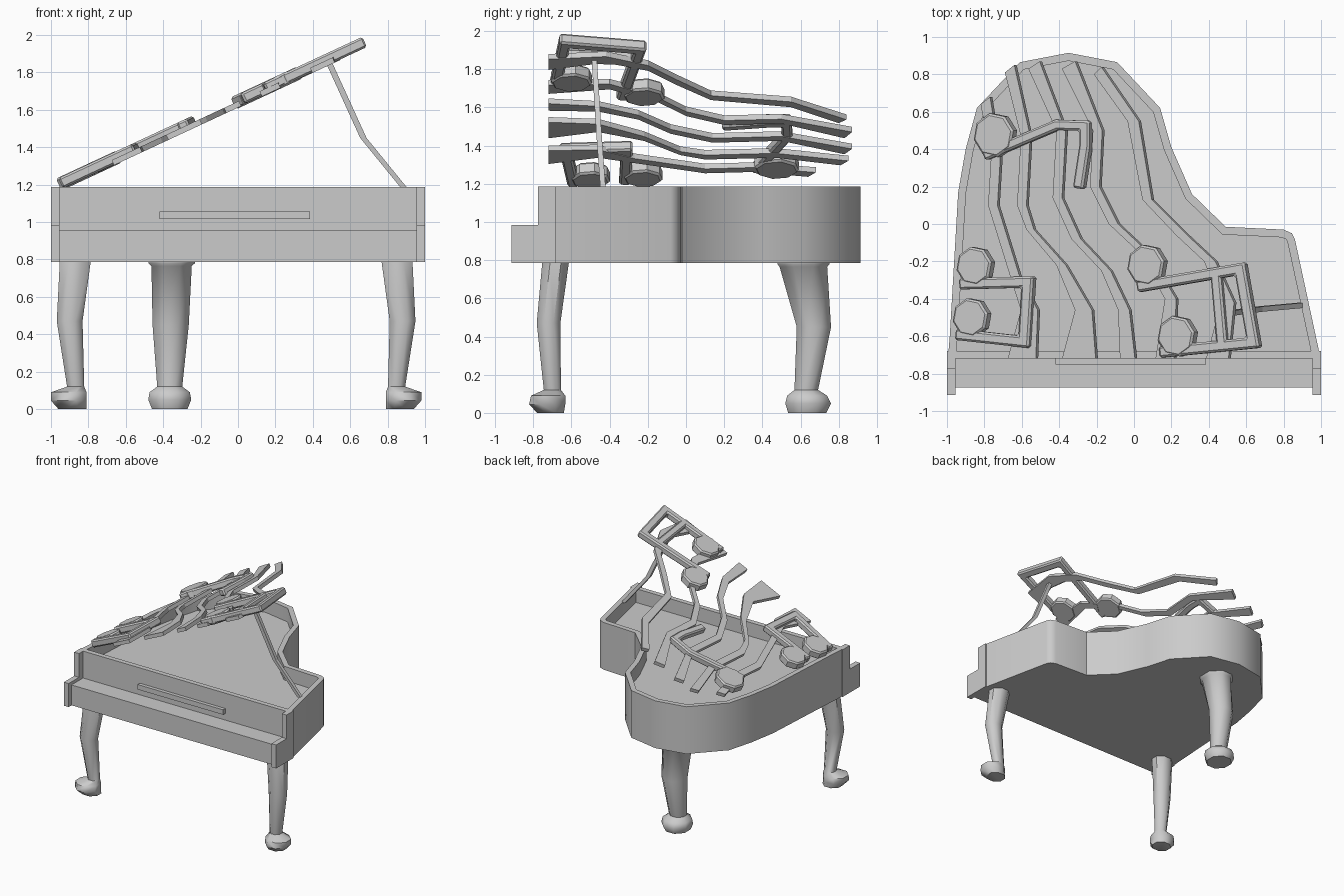
import bpy, bmesh, math
from mathutils import Vector

if "Cube" in bpy.data.objects:
    bpy.data.objects.remove(bpy.data.objects["Cube"])


def finish(name, bm, smooth=None, bevel=0):
    bmesh.ops.recalc_face_normals(bm, faces=bm.faces)
    me = bpy.data.meshes.new(name)
    bm.to_mesh(me)
    bm.free()
    ob = bpy.data.objects.new(name, me)
    bpy.context.collection.objects.link(ob)
    if bevel:
        m = ob.modifiers.new("bevel", 'BEVEL')
        m.width, m.segments, m.limit_method = bevel, 1, 'ANGLE'
        m.angle_limit = math.radians(60)
    if smooth:
        bpy.ops.object.select_all(action='DESELECT')
        ob.select_set(True)
        bpy.context.view_layer.objects.active = ob
        bpy.ops.object.shade_smooth_by_angle(angle=math.radians(smooth))
    return ob


def loft(bm, rings):
    """Skin a list of equal-length point rings and cap both ends."""
    vs = [[bm.verts.new(p) for p in r] for r in rings]
    n = len(vs[0])
    for a, b in zip(vs, vs[1:]):
        for i in range(n):
            j = (i + 1) % n
            bm.faces.new((a[i], a[j], b[j], b[i]))
    bm.faces.new(vs[0])
    bm.faces.new(vs[-1])


def box(name, x0, x1, y0, y1, z0, z1):
    bm = bmesh.new()
    loft(bm, [[(x0, y0, z), (x1, y0, z), (x1, y1, z), (x0, y1, z)] for z in (z0, z1)])
    return finish(name, bm)


def offset(pts, d, closed=True):
    """Shift a polyline sideways with mitred corners."""
    pts = [Vector(p) for p in pts]
    out = []
    for i, p in enumerate(pts):
        a = (p - pts[i - 1]).normalized()
        b = (pts[(i + 1) % len(pts)] - p).normalized()
        if not closed and i == 0:
            a = b
        if not closed and i == len(pts) - 1:
            b = a
        na, nb = Vector((-a.y, a.x)), Vector((-b.y, b.x))
        out.append(p + (na + nb) * d / (1 + na.dot(nb)))
    return out


# Case: curved rim with a sunken soundboard
outline = [(-.995, -.72), (.995, -.72), (.985, -.66), (.86, -.08), (.845, -.05), (.80, -.03),
           (.49, -.015), (.31, .16), (.2, .41), (.14, .62), (-.09, .865), (-.35, .915),
           (-.61, .865), (-.84, .62), (-.90, .4), (-.94, .17), (-.985, -.6)]
inner = offset(outline, .042)
bm = bmesh.new()
loft(bm, [[(x, y, z) for x, y in ps] for ps, z in
          ((outline, .785), (outline, 1.187), (inner, 1.187), (inner, 1.07))])
finish("piano_case", bm, 40)

# Cheeks, key cover and music ledge
cheek = [(-.915, .785), (-.68, .785), (-.68, 1.187), (-.775, 1.187), (-.775, .985), (-.915, .985)]
for side, s in (("left", -1), ("right", 1)):
    bm = bmesh.new()
    loft(bm, [[(s * x, y, z) for y, z in cheek] for x in (.955, 1)])
    finish(side + "_cheek", bm)
box("key_cover", -.955, .955, -.875, -.71, .785, .958)
box("music_ledge", -.42, .385, -.75, -.71, 1.015, 1.057)


# Legs: eight-sided rings (x, y, rx, ry, z)
def leg(name, rings, flip=False):
    bm = bmesh.new()
    pts = []
    for cx, cy, rx, ry, z in rings:
        ring = []
        for i in range(8):
            a = math.pi * (i + .5) / 4
            x = cx + rx * math.cos(a) * 1.08
            ring.append((-x - .02 if flip else x, cy + ry * math.sin(a) * 1.08, z))
        pts.append(ring)
    loft(bm, pts)
    finish(name, bm, 48)


front = [(-.885, -.71, .075, .07, 0), (-.905, -.727, .095, .095, .045), (-.905, -.722, .095, .09, .09),
         (-.868, -.70, .046, .045, .12), (-.9, -.72, .069, .062, .47), (-.87, -.683, .083, .07, .79)]
rear = [(-.365, .635, .095, .1, 0), (-.365, .64, .115, .12, .05), (-.365, .635, .108, .105, .09),
        (-.365, .63, .067, .062, .12), (-.36, .67, .097, .09, .45), (-.355, .615, .108, .125, .765),
        (-.355, .615, .125, .137, .78), (-.355, .615, .125, .137, .79)]
leg("front_left_leg", front)
leg("front_right_leg", front, True)
leg("rear_leg", rear)

# Bent lid prop
bm = bmesh.new()
loft(bm, [[(x + a, y + b, z) for a, b in ((-.017, -.014), (.017, -.014), (.017, .014), (-.017, .014))]
          for x, y, z in ((.89, -.435, 1.18), (.67, -.455, 1.45), (.49, -.48, 1.845))])
finish("lid_prop", bm)

# Open lid: flat outlines laid on a sloping plane and thickened along its normal
SLOPE = .465
NORMAL = Vector((-SLOPE, 0, 1)).normalized()


def plate(bm, pts, lo, hi):
    loft(bm, [[Vector((x, y, 1.19 + SLOPE * (x + .95))) + NORMAL * h for x, y in pts]
              for h in (lo, hi)])


# Five wavy stave lines: right edge points (x, y, width)
staves = [
    [(-.765, .68, .05), (-.71, .35, .05), (-.725, .1, .05), (-.61, -.27, .05), (-.51, -.46, .09), (-.52, -.72, .15)],
    [(-.635, .85, .05), (-.55, .47, .05), (-.57, .1, .05), (-.53, -.03, .04), (-.36, -.22, .05), (-.22, -.46, .09), (-.2, -.72, .18)],
    [(-.5, .87, .06), (-.36, .5, .05), (-.38, .14, .05), (-.28, -.08, .05), (-.12, -.25, .05), (-.02, -.46, .06), (.01, -.72, .08)],
    [(-.31, .87, .07), (-.165, .5, .05), (-.18, .2, .05), (-.08, 0, .05), (.08, -.15, .05), (.23, -.4, .06), (.22, -.72, .1)],
    [(-.17, .84, .04), (.03, .55, .06), (.1, .13, .05), (.29, -.06, .06), (.44, -.2, .06), (.54, -.42, .07), (.51, -.72, .12)],
]
for k, s in enumerate(staves):
    left = [(x - w, y - (.04 if i == 0 else 0)) for i, (x, y, w) in enumerate(s)]
    bm = bmesh.new()
    plate(bm, [(x, y) for x, y, w in s] + left[::-1], -.018, .012)
    finish("stave_line_%d" % (k + 1), bm)


# Music notes: octagonal heads plus mitred bars along paths (width, points)
def note(name, heads, bars):
    bm = bmesh.new()
    for cx, cy, r in heads:
        plate(bm, [(cx + r * math.cos(i * math.pi / 4 + .2), cy + 1.1 * r * math.sin(i * math.pi / 4 + .2))
                   for i in range(8)], -.022, .048)
    for w, path in bars:
        plate(bm, offset(path, w / 2, False) + offset(path, -w / 2, False)[::-1], -.015, .045)
    finish(name, bm, bevel=.011)


note("single_note", [(-.735, .475, .108)],
     [(.055, [(-.79, .365), (-.4, .53), (-.25, .525), (-.25, .42), (-.285, .19)])])
note("paired_note", [(-.84, -.225, .095), (-.86, -.5, .095)],
     [(.06, [(-.92, -.32), (-.555, -.31), (-.575, -.63), (-.94, -.59)])])
note("double_beam_note", [(.078, -.22, .1), (.24, -.6, .1)],
     [(.06, [(.03, -.335), (.58, -.24), (.65, -.635), (.15, -.685)]),
      (.055, [(.45, -.26), (.485, -.655)])])
